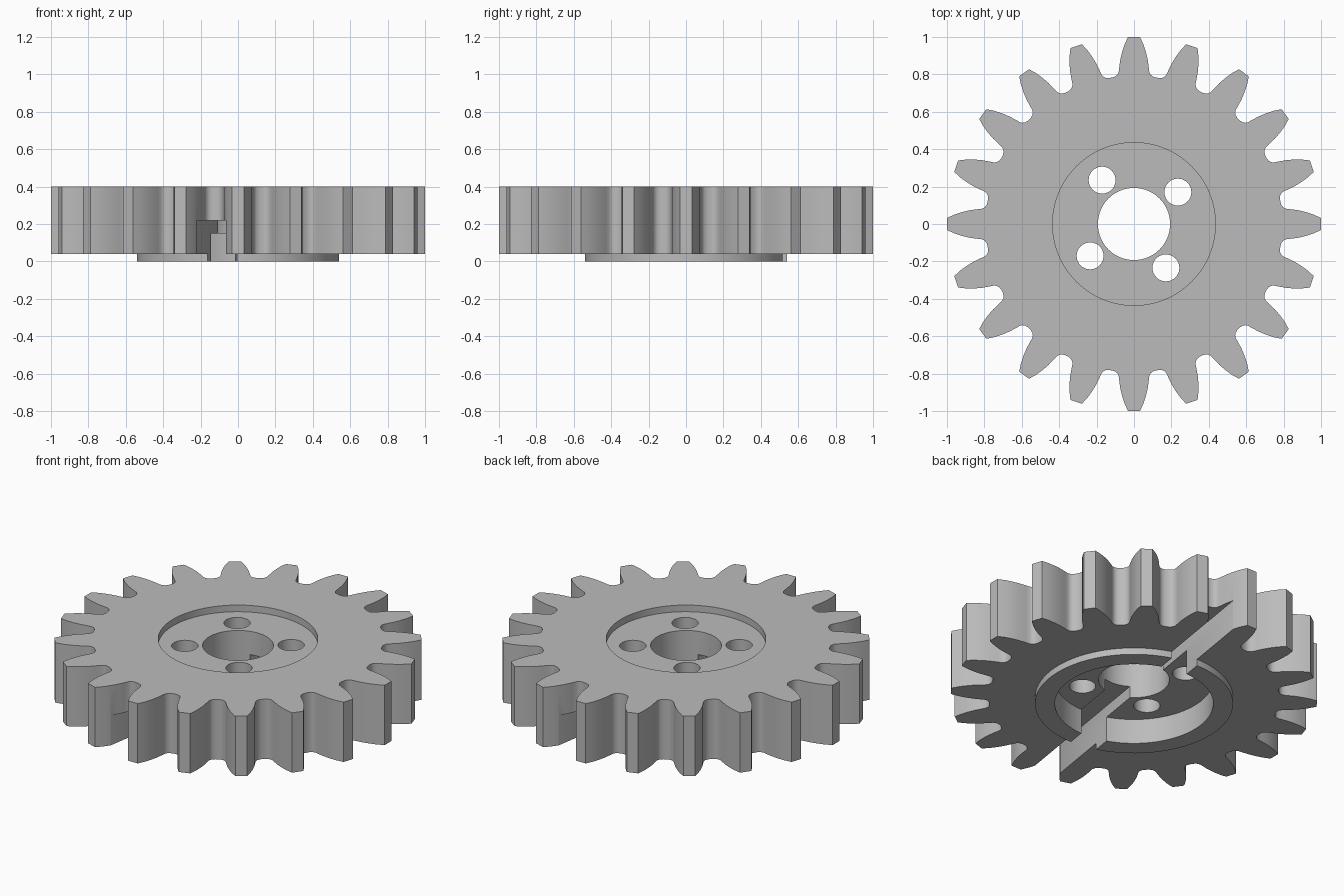
import bpy, bmesh
from math import sin, cos, radians, pi

cube = bpy.data.objects.get("Cube")
if cube:
    bpy.data.objects.remove(cube, do_unlink=True)

TEETH = 20
HOLE_ANGLE = radians(36)
SLOT_ANGLE = HOLE_ANGLE + pi / 4

steel = bpy.data.materials.new("grey metal")
steel.use_nodes = True
grey = (0.5, 0.5, 0.5, 1)
steel.diffuse_color = grey
steel.node_tree.nodes["Principled BSDF"].inputs["Base Color"].default_value = grey


def prism(name, outline, z0, z1):
    """Extrude a closed outline from z0 to z1."""
    bm = bmesh.new()
    base = bm.faces.new([bm.verts.new((x, y, z0)) for x, y in outline])
    top = bmesh.ops.extrude_face_region(bm, geom=[base])["geom"]
    moved = [v for v in top if isinstance(v, bmesh.types.BMVert)]
    bmesh.ops.translate(bm, verts=moved, vec=(0, 0, z1 - z0))
    bmesh.ops.recalc_face_normals(bm, faces=bm.faces)
    mesh = bpy.data.meshes.new(name)
    bm.to_mesh(mesh)
    bm.free()
    mesh.materials.append(steel)
    obj = bpy.data.objects.new(name, mesh)
    bpy.context.collection.objects.link(obj)
    return obj


def circle(radius, sides=96, cx=0, cy=0):
    return [(cx + radius * cos(2 * pi * i / sides),
             cy + radius * sin(2 * pi * i / sides)) for i in range(sides)]


def combine(target, tool, operation):
    """Apply a boolean and remove the helper."""
    tool.hide_render = True
    bpy.context.view_layer.objects.active = target
    mod = target.modifiers.new("combine", 'BOOLEAN')
    mod.operation = operation
    mod.solver = 'EXACT'
    mod.object = tool
    bpy.ops.object.modifier_apply(modifier=mod.name)
    bpy.data.objects.remove(tool, do_unlink=True)


# Toothed wheel: one flank as (radius, half angle), mirrored and repeated
flank = [(0.792, 8.2), (0.796, 7.1), (0.804, 6.3), (0.817, 5.75), (0.84, 5.4),
         (0.88, 4.8), (0.92, 4.0), (0.96, 3.05), (1.0, 1.85)]
tooth = [(r, -a) for r, a in flank] + [(r, a) for r, a in reversed(flank)]
outline = []
for i in range(TEETH):
    for r, a in tooth:
        t = radians(a + i * 360 / TEETH)
        outline.append((r * cos(t), r * sin(t)))
gear = prism("gear_wheel", outline, 0.04, 0.40)

# Raised collar underneath
combine(gear, prism("collar", circle(0.54), 0, 0.2), 'UNION')

# Recesses above and below, and the central bore
combine(gear, prism("top_recess", circle(0.435), 0.36, 0.5), 'DIFFERENCE')
combine(gear, prism("bottom_recess", circle(0.432), -0.1, 0.15), 'DIFFERENCE')
combine(gear, prism("bore", circle(0.193, 64), -0.1, 0.5), 'DIFFERENCE')

# Four bolt holes
for i in range(4):
    t = HOLE_ANGLE + i * pi / 2
    hole = prism("bolt_hole", circle(0.072, 40, 0.29 * cos(t), 0.29 * sin(t)), -0.1, 0.5)
    combine(gear, hole, 'DIFFERENCE')

# Slot across the underside
c, s = cos(SLOT_ANGLE), sin(SLOT_ANGLE)
corners = [(-1.2, -0.08), (1.2, -0.08), (1.2, 0.08), (-1.2, 0.08)]
slot = prism("slot", [(u * c - v * s, u * s + v * c) for u, v in corners], -0.1, 0.22)
combine(gear, slot, 'DIFFERENCE')

bpy.ops.object.select_all(action='DESELECT')
gear.select_set(True)
bpy.context.view_layer.objects.active = gear
bpy.ops.object.shade_smooth_by_angle(angle=radians(30))
